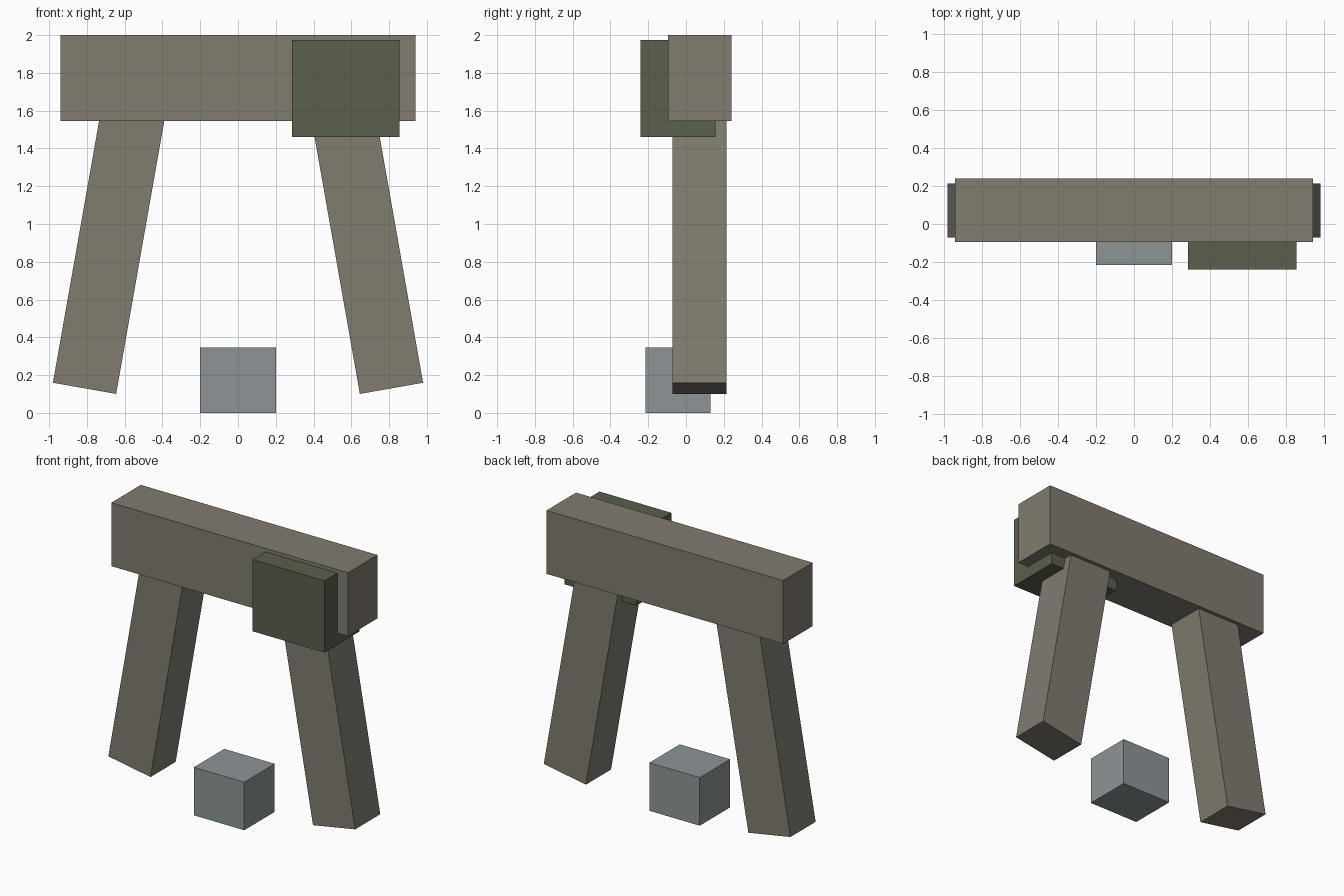
import bpy
from math import radians, sin, cos

if "Cube" in bpy.data.objects:
    bpy.data.objects.remove(bpy.data.objects["Cube"])


def material(name, rgb):
    mat = bpy.data.materials.new(name)
    mat.diffuse_color = (*rgb, 1)
    mat.use_nodes = True
    mat.node_tree.nodes["Principled BSDF"].inputs["Base Color"].default_value = mat.diffuse_color
    return mat


def block(name, center, size, mat, tilt=0):
    bpy.ops.mesh.primitive_cube_add(size=1, location=center, rotation=(0, radians(tilt), 0))
    obj = bpy.context.object
    obj.name = name
    obj.scale = size
    obj.data.materials.append(mat)
    return obj


wood = material("weathered_brown", (0.22, 0.20, 0.16))
moss = material("moss_green", (0.10, 0.115, 0.075))
stone = material("stone_grey", (0.27, 0.30, 0.31))

# Top beam
block("beam", (0, 0.0725, 1.7725), (1.88, 0.335, 0.455), wood)

# Splayed legs, running up into the beam
length, tilt = 1.65, 10
for side, name in ((-1, "left_leg"), (1, "right_leg")):
    x = 0.8125 - sin(radians(tilt)) * length / 2
    z = 0.13 + cos(radians(tilt)) * length / 2
    block(name, (side * x, 0.0715, z), (0.34, 0.285, length), wood, -side * tilt)

# Mossy block wrapped over the beam front
block("moss_block", (0.57, -0.0425, 1.7175), (0.57, 0.395, 0.515), moss)

# Stone on the ground
block("ground_stone", (0, -0.0425, 0.1725), (0.40, 0.345, 0.345), stone)
